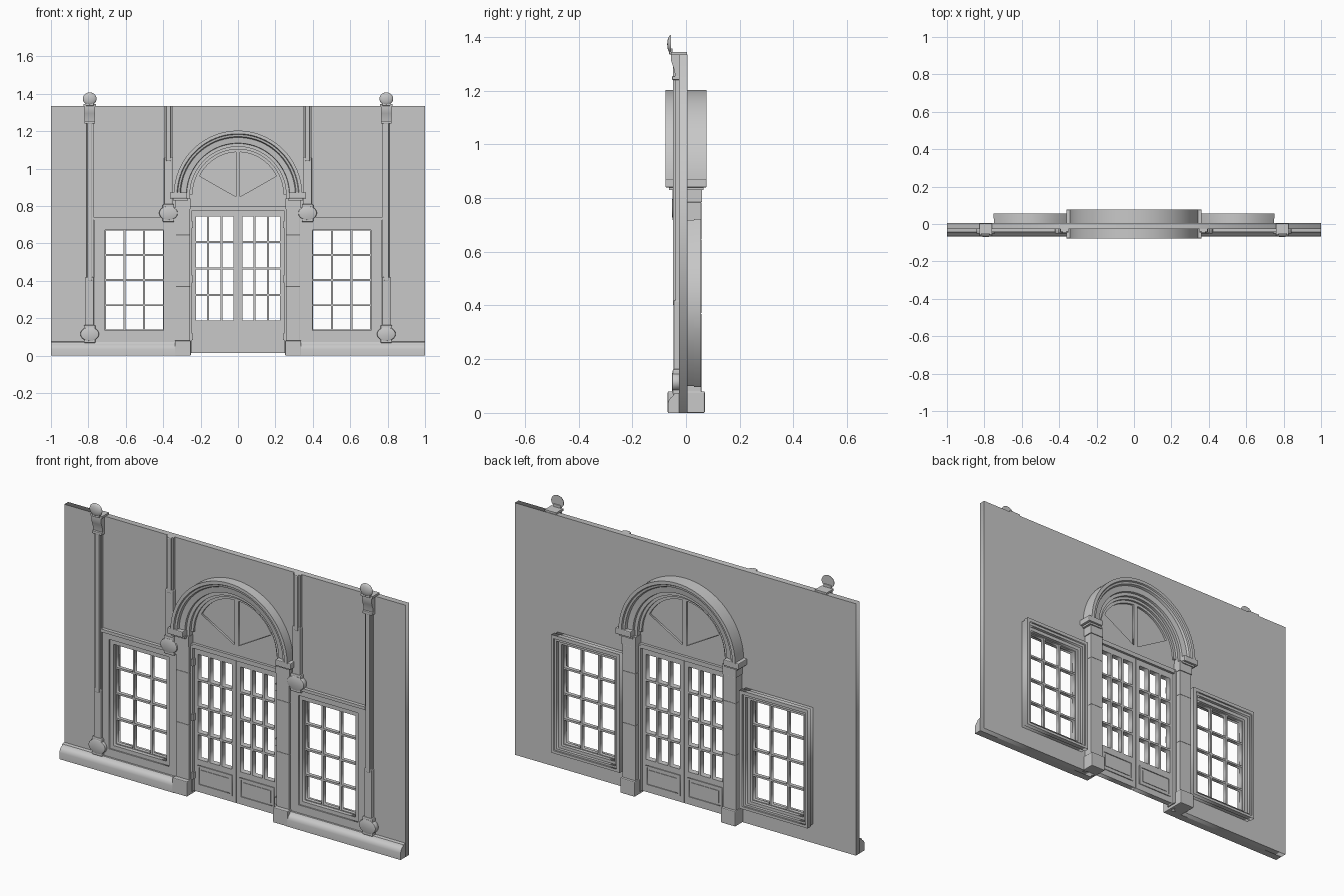
import bpy, bmesh
from math import sin, cos, pi, radians
from mathutils import Matrix, Vector

cube = bpy.data.objects.get("Cube")
if cube:
    bpy.data.objects.remove(cube, do_unlink=True)

stone = bpy.data.materials.new("plain_grey")
stone.use_nodes = True
GREY = (0.58, 0.58, 0.58, 1)
stone.diffuse_color = GREY
for node in stone.node_tree.nodes:
    if node.type == "BSDF_PRINCIPLED":
        node.inputs["Base Color"].default_value = GREY
        node.inputs["Roughness"].default_value = 0.8

SPRING = 0.86          # height of the arch centre
TOP = 1.335            # wall height
FRONT, BACK = -0.026, 0.006


def finish(name, bm, pair=False, smooth=False):
    """Turn a bmesh into one object, or a left and right pair."""
    for side in (("left_", "right_") if pair else ("",)):
        if side == "right_":
            bmesh.ops.transform(bm, matrix=Matrix.Scale(-1, 4, (1, 0, 0)), verts=bm.verts)
        bmesh.ops.recalc_face_normals(bm, faces=bm.faces)
        mesh = bpy.data.meshes.new(side + name)
        bm.to_mesh(mesh)
        mesh.materials.append(stone)
        obj = bpy.data.objects.new(side + name, mesh)
        bpy.context.collection.objects.link(obj)
        if smooth:
            bpy.ops.object.select_all(action="DESELECT")
            obj.select_set(True)
            bpy.context.view_layer.objects.active = obj
            bpy.ops.object.shade_smooth_by_angle(angle=radians(35))
    bm.free()


def box(name, x0, x1, y0, y1, z0, z1, pair=True, bevel=0):
    bm = bmesh.new()
    bmesh.ops.create_cube(bm, size=1)
    for v in bm.verts:
        v.co = Vector(((x0 + x1) / 2 + v.co.x * (x1 - x0),
                       (y0 + y1) / 2 + v.co.y * (y1 - y0),
                       (z0 + z1) / 2 + v.co.z * (z1 - z0)))
    if bevel:
        bmesh.ops.bevel(bm, geom=bm.edges[:], offset=bevel, segments=2, profile=0.5, affect="EDGES")
    finish(name, bm, pair)


def plate(name, loops, y0, y1, pair=True):
    """Upright plate from an outline and its holes, given as (x, z) loops."""
    curve = bpy.data.curves.new(name, "CURVE")
    curve.dimensions = "2D"
    curve.fill_mode = "BOTH"
    curve.extrude = (y1 - y0) / 2
    for loop in loops:
        spline = curve.splines.new("POLY")
        spline.points.add(len(loop) - 1)
        for point, (x, z) in zip(spline.points, loop):
            point.co = (x, z, 0, 1)
        spline.use_cyclic_u = True
    temp = bpy.data.objects.new(name + "_outline", curve)
    bpy.context.collection.objects.link(temp)
    bpy.context.view_layer.update()
    mesh = bpy.data.meshes.new_from_object(temp.evaluated_get(bpy.context.evaluated_depsgraph_get()))
    bpy.data.objects.remove(temp, do_unlink=True)
    bm = bmesh.new()
    bm.from_mesh(mesh)
    bpy.data.meshes.remove(mesh)
    bmesh.ops.remove_doubles(bm, verts=bm.verts, dist=0.0001)
    move = Matrix.Translation((0, (y0 + y1) / 2, 0)) @ Matrix.Rotation(pi / 2, 4, "X")
    bmesh.ops.transform(bm, matrix=move, verts=bm.verts)
    finish(name, bm, pair)


def moulding(name, profile, x0, x1, smooth=True):
    """Run a (y, z) profile along x."""
    bm = bmesh.new()
    face = bm.faces.new([bm.verts.new((x0, y, z)) for y, z in profile])
    new = bmesh.ops.extrude_face_region(bm, geom=[face])["geom"]
    verts = [g for g in new if isinstance(g, bmesh.types.BMVert)]
    bmesh.ops.translate(bm, vec=(x1 - x0, 0, 0), verts=verts)
    finish(name, bm, True, smooth)


def rect(x0, x1, z0, z1):
    return [(x0, z0), (x1, z0), (x1, z1), (x0, z1)]


def panes(x0, x1, z0, z1, nx, nz, bar):
    w, h = (x1 - x0 + bar) / nx, (z1 - z0 + bar) / nz
    return [rect(x0 + i * w, x0 + (i + 1) * w - bar, z0 + j * h, z0 + (j + 1) * h - bar)
            for i in range(nx) for j in range(nz)]


def arc(r, a0, a1, n):
    angles = [radians(a0 + (a1 - a0) * i / n) for i in range(n + 1)]
    return [(r * cos(a), SPRING + r * sin(a)) for a in angles]


# Wall with a door notch and two window openings
R = 0.265
outline = [(-1, 0), (-R, 0)] + arc(R, 180, 0, 40) + [(R, 0), (1, 0), (1, TOP), (-1, TOP)]
plate("wall", [outline, rect(0.385, 0.725, 0.12, 0.69), rect(-0.725, -0.385, 0.12, 0.69)],
      FRONT, BACK, False)

# Skirting along the foot of the wall
moulding("skirting", [(FRONT, 0), (-0.067, 0), (-0.067, 0.035), (-0.064, 0.048), (-0.056, 0.058),
                      (-0.048, 0.063), (-0.044, 0.072), (FRONT, 0.074)], 0.33, 1)

# Door pillars: plinth, three stone blocks and a cap
box("pillar_plinth", 0.252, 0.338, -0.068, 0.07, 0, 0.08, bevel=0.004)
for i, (z0, z1) in enumerate([(0.078, 0.37), (0.37, 0.645), (0.645, 0.785)]):
    box("pillar_block_%d" % (i + 1), 0.257, 0.332, -0.045, 0.057, z0, z1, bevel=0.002)
box("pillar_cap", 0.255, 0.336, -0.05, 0.06, 0.785, 0.84)
box("arch_foot", 0.272, 0.362, -0.077, 0.077, 0.84, 0.872, bevel=0.004)
box("arch_foot_step", 0.268, 0.348, -0.064, 0.066, 0.83, 0.842)

# Moulded arch, the same on both faces
half = [(0.257, -0.04), (0.274, -0.04), (0.276, -0.052), (0.306, -0.056),
        (0.311, -0.068), (0.322, -0.07), (0.326, -0.077), (0.343, -0.077)]
section = half + [(r, -y) for r, y in reversed(half)]
bm = bmesh.new()
ring = [bm.verts.new((r, y, SPRING)) for r, y in section]
edges = [bm.edges.new((ring[i - 1], ring[i])) for i in range(len(ring))]
bmesh.ops.spin(bm, geom=ring + edges, cent=(0, 0, SPRING), axis=(0, 1, 0),
               angle=-pi, steps=40, use_duplicate=False)
bmesh.ops.holes_fill(bm, edges=[e for e in bm.edges if e.is_boundary], sides=0)
finish("arch", bm, smooth=True)
box("arch_jamb", 0.257, 0.275, -0.04, 0.04, 0.78, SPRING)

# Fanlight above the doors
sector = [(0.012, 0.85)] + arc(0.228, 26, 87, 16)
mirrored = [(-x, z) for x, z in sector]
plate("fanlight_frame", [[(0.26, 0.79)] + arc(0.26, 0, 180, 40) + [(-0.26, 0.79)], sector, mirrored],
      -0.014, 0.014, False)
plate("fanlight_pane", [[(0.24, 0.81)] + arc(0.24, 0, 180, 32) + [(-0.24, 0.81)]],
      -0.003, 0.003, False)
plate("fanlight_rim", [arc(0.258, 0, 180, 40) + arc(0.243, 180, 0, 40)], -0.025, 0.025, False)
box("transom", -0.258, 0.258, -0.028, 0.028, 0.775, 0.798, pair=False)

# Glazed double doors with a panel below
plate("door_leaf", [rect(0.001, 0.25, 0.015, 0.776)] + panes(0.024, 0.225, 0.187, 0.743, 3, 4, 0.011),
      -0.015, 0.015)
plate("door_panel_trim", [rect(0.022, 0.226, 0.048, 0.157), rect(0.032, 0.216, 0.058, 0.147)],
      -0.02, 0.02)
box("door_panel", 0.044, 0.204, -0.018, 0.018, 0.07, 0.135)
box("door_post", 0.246, 0.26, -0.03, 0.03, 0.015, 0.79)
for i, z in enumerate((0.1, 0.41, 0.7)):
    box("hinge_%d" % (i + 1), 0.24, 0.25, -0.036, -0.014, z - 0.018, z + 0.018)

# Side windows: front surround, frame, sash and back casing
opening = rect(0.398, 0.71, 0.135, 0.672)
plate("window_surround", [rect(0.33, 0.77, 0.072, 0.74), rect(0.38, 0.73, 0.115, 0.695)], -0.036, -0.02)
box("window_head", 0.33, 0.775, -0.044, -0.02, 0.726, 0.742)
plate("window_frame", [rect(0.377, 0.733, 0.112, 0.698), opening], -0.029, 0.03)
plate("window_sash", [rect(0.39, 0.718, 0.127, 0.68)] + panes(0.402, 0.706, 0.139, 0.668, 3, 4, 0.01),
      -0.008, 0.012)
plate("window_casing", [rect(0.355, 0.748, 0.1, 0.718), rect(0.382, 0.728, 0.12, 0.69)], BACK - 0.004, 0.046)
plate("window_casing_edge", [rect(0.35, 0.752, 0.096, 0.722), rect(0.368, 0.738, 0.11, 0.704)], 0.03, 0.055)


def boss(name, x, z):
    """Rounded foot block that carries a slender pilaster."""
    bm = bmesh.new()
    bmesh.ops.create_cone(bm, cap_ends=True, segments=20, radius1=0.05, radius2=0.05, depth=0.03,
                          matrix=Matrix.Translation((x, -0.037, z)) @ Matrix.Rotation(pi / 2, 4, "X"))
    for v in bm.verts:
        v.co.z = z + (v.co.z - z) * 0.76
    rims = [e for e in bm.edges if abs(e.verts[0].co.y - e.verts[1].co.y) < 0.001]
    bmesh.ops.bevel(bm, geom=rims, offset=0.006, segments=2, profile=0.5, affect="EDGES")
    finish(name, bm, True, True)
    box(name + "_core", x - 0.031, x + 0.031, -0.05, -0.02, z - 0.048, z + 0.048, bevel=0.006)


def pilaster(name, x, base, split, top):
    """Slender shaft: broad below the split, reeded above it."""
    boss(name + "_boss", x, base)
    box(name + "_lower", x - 0.023, x + 0.023, -0.046, -0.02, base + 0.03, split, bevel=0.006)
    box(name + "_upper", x - 0.021, x + 0.021, -0.039, -0.02, split - 0.02, top)
    box(name + "_reed", x - 0.013, x + 0.013, -0.049, -0.02, split - 0.02, top, bevel=0.005)


pilaster("outer_pilaster", 0.793, 0.115, 0.42, 1.25)
pilaster("inner_pilaster", 0.372, 0.762, 1.06, TOP)

# Capitals and acorn finials on the outer pilasters
X = 0.793
box("capital_collar", X - 0.029, X + 0.029, -0.052, -0.02, 1.24, 1.254, bevel=0.003)
moulding("capital", [(-0.02, 1.25), (-0.04, 1.25), (-0.043, 1.275), (-0.05, 1.295), (-0.056, 1.315),
                     (-0.056, 1.334), (-0.02, 1.334)], X - 0.028, X + 0.028)
box("capital_slab", X - 0.034, X + 0.034, -0.056, 0.003, 1.333, 1.345)
box("finial_neck", X - 0.022, X + 0.022, -0.063, -0.05, 1.335, 1.358, bevel=0.003)
bm = bmesh.new()
bmesh.ops.create_uvsphere(bm, u_segments=24, v_segments=12, radius=1)
bmesh.ops.bisect_plane(bm, geom=bm.verts[:] + bm.edges[:] + bm.faces[:], plane_co=(0, 0, 0),
                       plane_no=(0, 1, 0), clear_outer=True, dist=0.0001)
bmesh.ops.holes_fill(bm, edges=[e for e in bm.edges if e.is_boundary], sides=0)
for v in bm.verts:
    v.co = Vector((X + v.co.x * 0.037, -0.056 + v.co.y * 0.014, 1.373 + v.co.z * 0.034))
finish("finial", bm, True, True)
